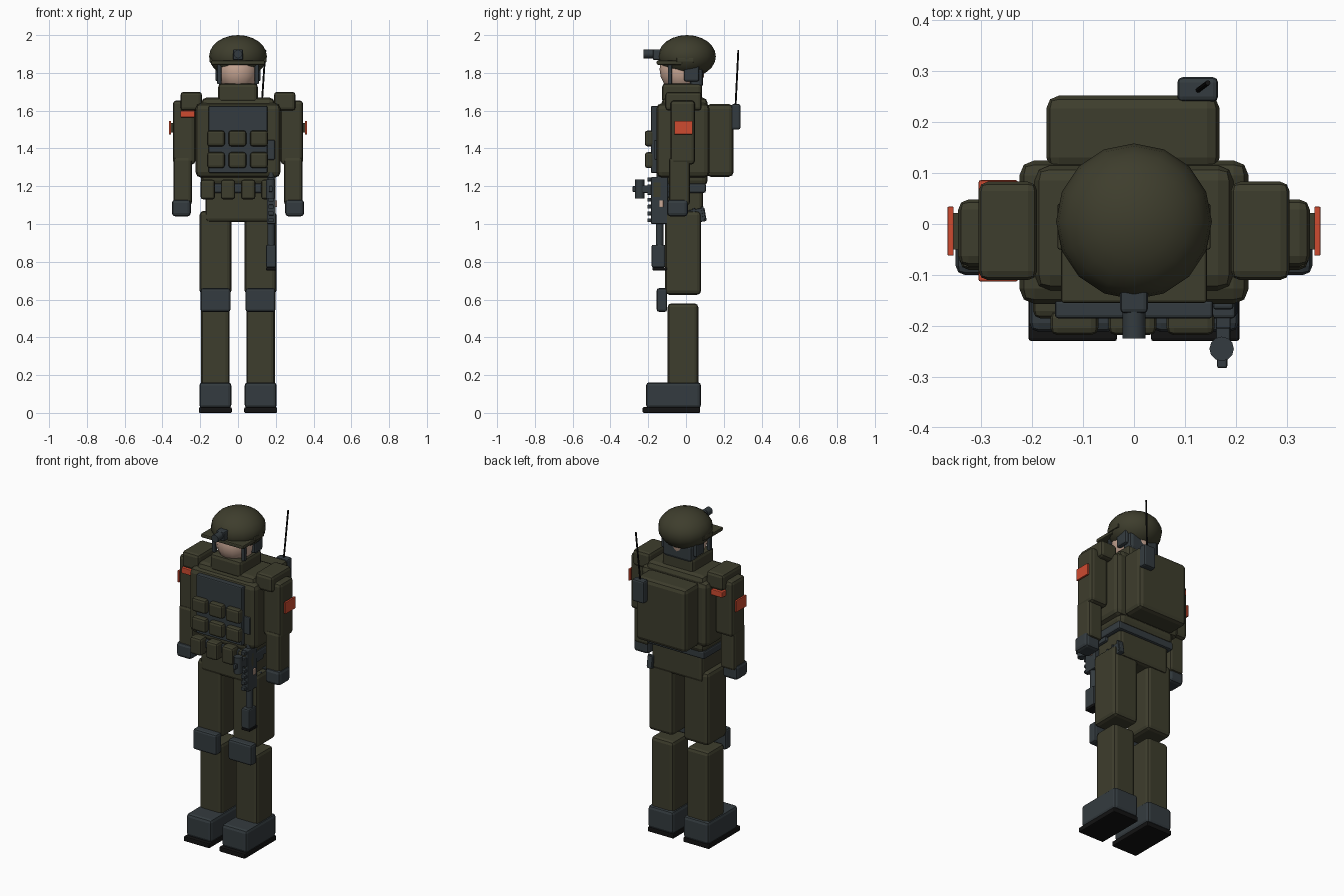
import bpy, math
from mathutils import Vector

cube = bpy.data.objects.get("Cube")
if cube:
    bpy.data.objects.remove(cube, do_unlink=True)


def material(name, r, g, b):
    m = bpy.data.materials.new(name)
    m.use_nodes = True
    m.diffuse_color = (r, g, b, 1)
    node = next(n for n in m.node_tree.nodes if n.type == 'BSDF_PRINCIPLED')
    node.inputs["Base Color"].default_value = (r, g, b, 1)
    node.inputs["Roughness"].default_value = 0.8
    return m


OLIVE = material("olive cloth", 0.048, 0.047, 0.026)
GREY = material("slate grey", 0.034, 0.044, 0.050)
BLACK = material("black rubber", 0.006, 0.006, 0.006)
ORANGE = material("orange marker", 0.62, 0.07, 0.03)
SKIN = material("skin", 0.60, 0.40, 0.31)


def finish(name, mat):
    ob = bpy.context.object
    ob.name = name
    ob.data.materials.append(mat)
    return ob


def box(name, mat, x, y, z, bevel=0.012, tilt=0):
    """Bevelled box from (low, high) extents on each axis."""
    spans = (x, y, z)
    bpy.ops.mesh.primitive_cube_add(size=1, location=[(a + b) / 2 for a, b in spans])
    ob = finish(name, mat)
    ob.scale = [b - a for a, b in spans]
    bpy.ops.object.transform_apply(location=False, rotation=False, scale=True)
    ob.rotation_euler.x = tilt
    if bevel:
        mod = ob.modifiers.new("Bevel", 'BEVEL')
        mod.width = bevel
        mod.segments = 2
    return ob


def pair(name, mat, x, y, z, bevel=0.012):
    """Same box on both sides of the body."""
    box("left_" + name, mat, x, y, z, bevel)
    box("right_" + name, mat, (-x[1], -x[0]), y, z, bevel)


def ball(name, mat, centre, radii, segments=16, rings=12):
    bpy.ops.mesh.primitive_uv_sphere_add(segments=segments, ring_count=rings, location=centre)
    ob = finish(name, mat)
    ob.scale = radii
    bpy.ops.object.transform_apply(location=False, rotation=False, scale=True)
    bpy.ops.object.shade_smooth_by_angle(angle=math.radians(40))
    return ob


def rod(name, mat, start, end, radius, sides=12):
    a, b = Vector(start), Vector(end)
    bpy.ops.mesh.primitive_cylinder_add(vertices=sides, radius=radius,
                                        depth=(b - a).length, location=(a + b) / 2)
    ob = finish(name, mat)
    ob.rotation_euler = (b - a).to_track_quat('Z', 'Y').to_euler()
    bpy.ops.object.shade_smooth_by_angle(angle=math.radians(40))
    return ob


# Legs
pair("sole", BLACK, (0.033, 0.207), (-0.23, 0.075), (0, 0.03), 0.006)
pair("boot", GREY, (0.035, 0.205), (-0.212, 0.08), (0.025, 0.162), 0.018)
pair("shin", OLIVE, (0.045, 0.195), (-0.097, 0.065), (0.14, 0.58), 0.02)
pair("knee_pad", GREY, (0.04, 0.198), (-0.155, -0.1), (0.535, 0.66), 0.012)
pair("thigh", OLIVE, (0.035, 0.203), (-0.11, 0.08), (0.625, 1.07), 0.022)

# Hips and belt
box("pelvis", OLIVE, (-0.172, 0.172), (-0.12, 0.09), (1.01, 1.21), 0.02)
box("belt", GREY, (-0.195, 0.195), (-0.14, 0.105), (1.165, 1.215), 0.01)
for i in range(4):
    cx = -0.16 + i * 0.107
    box(f"belt_pouch_{i + 1}", OLIVE, (cx - 0.038, cx + 0.038), (-0.185, -0.12),
        (1.13, 1.235), 0.014)

# Torso and vest
box("torso", OLIVE, (-0.195, 0.195), (-0.13, 0.115), (1.2, 1.67), 0.03)
box("vest", OLIVE, (-0.225, 0.225), (-0.157, 0.125), (1.245, 1.64), 0.03)
box("chest_panel", GREY, (-0.155, 0.155), (-0.185, -0.15), (1.27, 1.625), 0.006)
for row, z in enumerate((1.338, 1.453)):
    for col in (-1, 0, 1):
        cx = col * 0.114 - 0.003
        box(f"chest_pouch_{row}_{col + 1}", OLIVE, (cx - 0.047, cx + 0.047),
            (-0.218, -0.17), (z - 0.042, z + 0.042), 0.014)

# Backpack, radio and antenna
box("backpack", OLIVE, (-0.172, 0.168), (0.105, 0.252), (1.25, 1.635), 0.025)
box("radio", GREY, (0.085, 0.165), (0.24, 0.288), (1.5, 1.635), 0.01)
rod("antenna", BLACK, (0.125, 0.262, 1.62), (0.145, 0.277, 1.92), 0.005, 8)

# Arms
pair("upper_arm", OLIVE, (0.225, 0.345), (-0.083, 0.048), (1.315, 1.655), 0.02)
pair("forearm", OLIVE, (0.243, 0.342), (-0.09, 0.022), (1.1, 1.355), 0.018)
pair("glove", GREY, (0.25, 0.35), (-0.1, 0.01), (1.04, 1.13), 0.018)
pair("shoulder_pad", OLIVE, (0.19, 0.305), (-0.11, 0.083), (1.6, 1.7), 0.018)
pair("arm_patch", ORANGE, (0.354, 0.366), (-0.062, 0.034), (1.475, 1.545), 0.002)
pair("patch_backing", OLIVE, (0.335, 0.355), (-0.05, 0.022), (1.485, 1.535), 0)
box("shoulder_marker", ORANGE, (-0.305, -0.228), (-0.113, 0.086), (1.565, 1.6), 0.004)

# Head and helmet
box("collar", OLIVE, (-0.105, 0.105), (-0.127, 0.085), (1.64, 1.745), 0.02)
ball("head", SKIN, (0, -0.02, 1.82), (0.112, 0.12, 0.13), 14, 10)
box("nape_guard", GREY, (-0.1, 0.1), (0.02, 0.09), (1.72, 1.83), 0.02)
pair("ear_cover", GREY, (0.09, 0.12), (-0.01, 0.07), (1.755, 1.85), 0.01)
pair("chin_strap", GREY, (0.088, 0.11), (-0.095, -0.075), (1.74, 1.85), 0.003)
ball("helmet", OLIVE, (0, 0.005, 1.887), (0.153, 0.153, 0.113))
box("helmet_brim", OLIVE, (-0.143, 0.143), (-0.155, -0.02), (1.843, 1.865), 0.006)
box("visor_mount", GREY, (-0.027, 0.027), (-0.175, -0.12), (1.868, 1.925), 0.008)
rod("visor_lens", GREY, (0, -0.225, 1.9), (0, -0.15, 1.9), 0.023)
pair("helmet_rail", OLIVE, (0.13, 0.15), (-0.05, 0.04), (1.855, 1.88), 0.004)

# Slung rifle, muzzle down
GX = 0.175
box("rifle_receiver", GREY, (GX - 0.022, GX + 0.024), (-0.185, -0.095), (1.0, 1.25), 0.006)
rod("rifle_stock_tube", GREY, (GX, -0.14, 1.24), (GX, -0.14, 1.4), 0.017)
box("rifle_stock", GREY, (GX - 0.02, GX + 0.02), (-0.168, -0.118), (1.34, 1.445), 0.006)
rod("rifle_barrel", GREY, (GX, -0.14, 0.85), (GX, -0.14, 1.02), 0.02)
box("rifle_handguard", GREY, (GX - 0.027, GX + 0.027), (-0.182, -0.11), (0.77, 0.89), 0.008)
box("rifle_muzzle", BLACK, (GX - 0.028, GX + 0.028), (-0.178, -0.1), (0.755, 0.77), 0.003)
for i in range(7):
    z = 1.01 + i * 0.036
    box(f"rifle_rail_{i + 1}", GREY, (GX - 0.014, GX + 0.014), (-0.205, -0.18),
        (z, z + 0.02), 0.003)
box("rifle_magazine", GREY, (GX - 0.016, GX + 0.016), (-0.1, 0.105), (0.998, 1.07),
    0.006, math.radians(10))
for i in range(4):
    y = -0.05 + i * 0.045
    box(f"magazine_rib_{i + 1}", GREY, (GX - 0.02, GX + 0.02), (y, y + 0.012),
        (1.0 + i * 0.008, 1.07 + i * 0.008), 0.003, math.radians(10))
box("rifle_grip", GREY, (GX - 0.014, GX + 0.014), (-0.11, -0.02), (1.14, 1.19), 0.008)
box("scope_mount", GREY, (GX - 0.014, GX + 0.014), (-0.235, -0.18), (1.165, 1.205), 0.004)
rod("scope", GREY, (GX - 0.003, -0.245, 1.135), (GX - 0.003, -0.245, 1.235), 0.024)
box("scope_knob", GREY, (GX - 0.012, GX + 0.008), (-0.283, -0.25), (1.17, 1.2), 0.004)
box("ejection_port", SKIN, (GX + 0.02, GX + 0.032), (-0.14, -0.12), (1.09, 1.125), 0.002)
